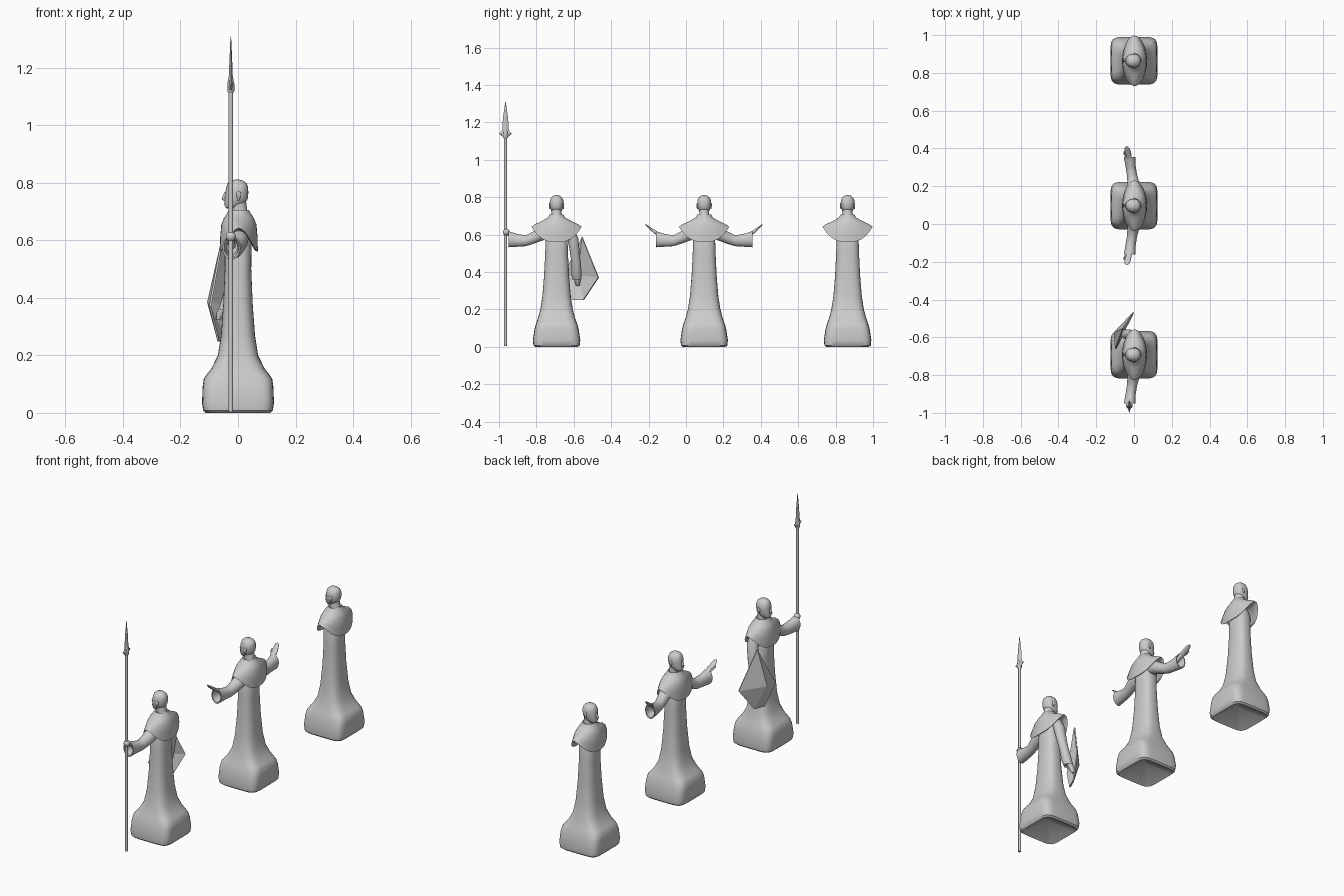
import bpy, bmesh, math
from mathutils import Vector

X, Y, Z = Vector((1, 0, 0)), Vector((0, 1, 0)), Vector((0, 0, 1))


def finish(name, bm, smooth=True, angle=40):
    bmesh.ops.recalc_face_normals(bm, faces=bm.faces)
    me = bpy.data.meshes.new(name)
    bm.to_mesh(me)
    bm.free()
    ob = bpy.data.objects.new(name, me)
    bpy.context.collection.objects.link(ob)
    if smooth:
        bpy.ops.object.select_all(action='DESELECT')
        ob.select_set(True)
        bpy.context.view_layer.objects.active = ob
        bpy.ops.object.shade_smooth_by_angle(angle=math.radians(angle))
    return ob


def spow(v, p):
    return math.copysign(abs(v) ** p, v)


def loft(name, rings, u=X, v=Y, n=32, angle=40):
    """Skin rings of (centre, half size u, half size v, squareness, side lift)."""
    bm = bmesh.new()
    rows = []
    for c, a, b, p, lift in rings:
        row = []
        for i in range(n):
            t = 2 * math.pi * i / n
            q = u * (a * spow(math.cos(t), 2 / p)) + v * (b * spow(math.sin(t), 2 / p))
            row.append(bm.verts.new(Vector(c) + q + Z * lift * abs(math.sin(t)) ** 3))
        rows.append(row)
    for r, s in zip(rows, rows[1:]):
        for i in range(n):
            j = (i + 1) % n
            bm.faces.new((r[i], r[j], s[j], s[i]))
    bm.faces.new(rows[0])
    bm.faces.new(rows[-1])
    return finish(name, bm, True, angle)


def figure(y):
    # robe and plinth, hollow underneath: z, half x, half y, squareness
    robe = [(.06, .004, .004, 2), (.0, .112, .115, 6), (.008, .121, .124, 6), (.035, .125, .127, 6),
            (.09, .123, .119, 5.5), (.118, .119, .112, 5), (.135, .108, .106, 4.5),
            (.155, .092, .099, 4), (.2, .070, .087, 3.2), (.27, .059, .076, 2.8),
            (.38, .051, .067, 2.6), (.5, .046, .061, 2.5), (.6, .047, .058, 2.5),
            (.66, .03, .04, 2)]
    loft("robe", [((0, y, z), a, b, p, 0) for z, a, b, p in robe])
    # shoulder cape with raised pointed sides and an open underside
    cape = [(.70, .022, .03, 0), (.706, .034, .038, 0), (.692, .042, .045, 0),
            (.677, .052, .07, 0), (.655, .061, .098, .008), (.61, .065, .118, .044),
            (.56, .066, .134, .082), (.563, .059, .127, .079), (.60, .05, .09, .03),
            (.64, .03, .05, 0)]
    loft("shoulder_cape", [((.003, y, z), a, b, 1.9, l) for z, a, b, l in cape])
    # neck and head: z, centre x, half x, half y
    loft("neck", [((x, y, z), a, b, 2, 0) for z, x, a, b in
                  [(.67, .01, .03, .03), (.70, .006, .027, .026), (.74, .0, .027, .026)]], n=20)
    head = [(.710, -.026, .012, .012), (.714, -.022, .022, .021), (.728, -.012, .036, .029),
            (.745, -.006, .040, .034), (.765, -.004, .040, .037), (.783, -.003, .038, .036),
            (.798, -.003, .033, .029), (.807, -.004, .022, .019), (.811, -.004, .006, .005)]
    loft("head", [((x, y, z), a, b, 2.2, 0) for z, x, a, b in head], n=24)
    loft("nose", [((x, y, z), a, b, 2, 0) for z, x, a, b in
                  [(.738, -.044, .006, .006), (.743, -.046, .011, .008),
                   (.768, -.041, .006, .004)]], n=10)
    for s in (-1, 1):
        loft("ear", [((.002, y + s * .036, z), a, b, 2, 0) for z, a, b in
                     [(.738, .003, .003), (.75, .006, .005), (.765, .008, .005), (.77, .003, .002)]], n=10)


def raised_sleeve(y, s):
    # bell sleeve, its cuff folded inwards
    rings = [(.04, .003, .62, .035, .04), (.09, .002, .602, .034, .039), (.125, -.004, .583, .031, .033),
             (.165, -.011, .567, .027, .029), (.21, -.018, .569, .027, .034), (.258, -.023, .575, .031, .043),
             (.258, -.023, .577, .026, .037), (.21, -.02, .575, .018, .024)]
    loft("raised_sleeve", [((x, y + s * d, z), a, b, 2, 0) for d, x, z, a, b in rings], v=Z, n=24)


def open_hand(y, s):
    rings = [(.205, -.02, .578, .012, .012), (.25, -.026, .605, .012, .011), (.27, -.03, .618, .017, .010),
             (.29, -.034, .634, .016, .007), (.306, -.037, .648, .012, .005), (.313, -.038, .653, .005, .003)]
    loft("open_hand", [((x, y + s * d, z), a, b, 2.4, 0) for d, x, z, a, b in rings], v=Z, n=16)
    thumb = [(.255, -.036, .61, .006), (.272, -.049, .622, .006), (.287, -.054, .63, .003)]
    loft("thumb", [((x, y + s * d, z), r, r, 2, 0) for d, x, z, r in thumb], v=Z, n=8)


for cy in (-.692, .097, .864):
    figure(cy)

# middle figure with both arms spread
for side in (-1, 1):
    raised_sleeve(.097, side)
    open_hand(.097, side)

# guard: spear arm and fist
g, sx, sy = -.692, -.025, -.965
raised_sleeve(g, -1)
loft("forearm", [((x, g - d, z), r, r, 2, 0) for d, x, z, r in
                 [(.2, -.02, .578, .013), (.24, -.023, .596, .012), (.265, -.025, .61, .012)]], v=Z, n=12)
bm = bmesh.new()
bmesh.ops.create_uvsphere(bm, u_segments=14, v_segments=8, radius=.018)
bmesh.ops.translate(bm, verts=bm.verts, vec=(sx, sy + .004, .613))
finish("fist", bm)

# spear shaft, socket and flat barbed blade
loft("spear_shaft", [((sx, sy, z), .0075, .0075, 2, 0) for z in (.003, 1.13)], n=12)
loft("spear_socket", [((sx, sy, z), r, r, 2, 0) for z, r in
                      [(1.112, .008), (1.118, .012), (1.145, .012), (1.17, .007)]], n=12)
loft("spear_blade", [((sx, sy, z), a, b, 1.2, l) for z, a, b, l in
                     [(1.122, .008, .013, 0), (1.132, .009, .035, .008), (1.146, .008, .024, 0),
                      (1.165, .007, .017, 0), (1.22, .005, .014, 0), (1.31, .001, .001, 0)]], n=12, angle=25)

# guard: lowered arm: z, x, y, half x, half y
lowered = [(.64, .005, -.63, .028, .025), (.58, .004, -.605, .032, .029), (.51, -.003, -.595, .028, .026),
           (.45, -.015, -.588, .026, .025), (.39, -.03, -.585, .028, .027), (.36, -.042, -.584, .026, .025),
           (.37, -.042, -.584, .019, .018)]
loft("lowered_sleeve", [((x, y, z), a, b, 2, 0) for z, x, y, a, b in lowered], n=20)
loft("shield_hand", [((x, y, z), r, r, 2, 0) for z, x, y, r in
                     [(.385, -.04, -.584, .014), (.35, -.058, -.58, .016), (.325, -.068, -.578, .008)]], n=12)

# faceted kite shield with a raised centre
bm = bmesh.new()
rim = [bm.verts.new(p) for p in [(-.058, -.555, .588), (-.002, -.468, .37), (-.043, -.548, .25),
                                 (-.068, -.605, .25), (-.097, -.662, .37)]]
boss = bm.verts.new((-.104, -.575, .385))
for i in range(5):
    bm.faces.new((rim[i], rim[(i + 1) % 5], boss))
shield = finish("shield", bm, False)
mod = shield.modifiers.new("thickness", 'SOLIDIFY')
mod.thickness = .007
mod.offset = 0
